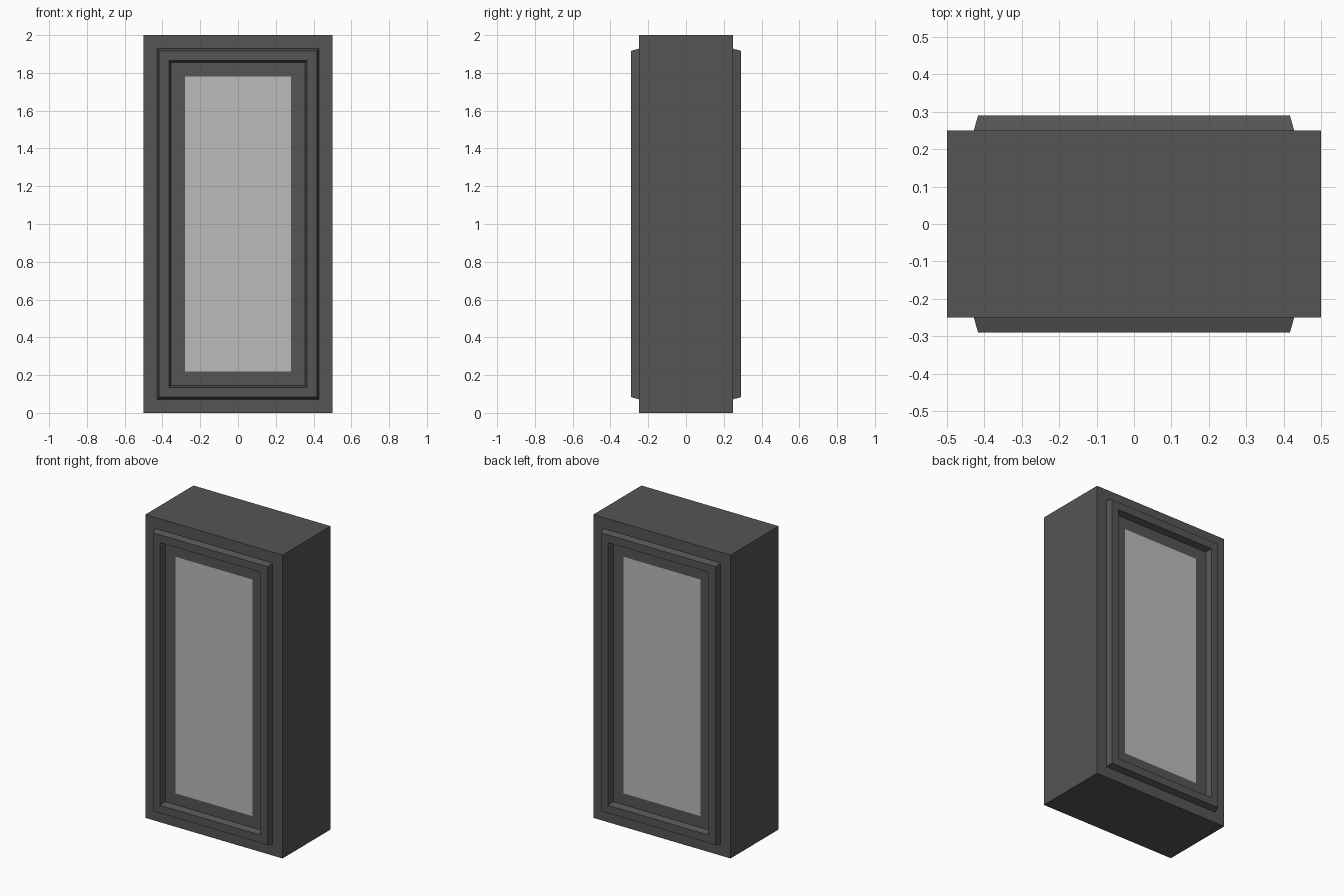
import bpy, bmesh
from mathutils import Matrix

if "Cube" in bpy.data.objects:
    bpy.data.objects.remove(bpy.data.objects["Cube"])

WIDTH, DEPTH, HEIGHT = 1.0, 0.5, 2.0


def material(name, grey):
    m = bpy.data.materials.new(name)
    m.diffuse_color = (grey, grey, grey, 1)
    m.use_nodes = True
    m.node_tree.nodes["Principled BSDF"].inputs["Base Color"].default_value = m.diffuse_color
    return m


# Box body
bm = bmesh.new()
bmesh.ops.create_cube(bm, size=1, matrix=Matrix.Translation((0, 0, HEIGHT / 2))
                      @ Matrix.Diagonal((WIDTH, DEPTH, HEIGHT, 1)))
bm.normal_update()

# Bevelled raised frame on front and back: (inset width, rise) per ring
RINGS = [(0.072, 0), (0.011, 0.04), (0.051, 0), (0.011, -0.04), (0.075, 0)]
for side in (-1, 1):
    panel = next(f for f in bm.faces if f.normal.y * side > 0.9)
    for width, rise in RINGS:
        bmesh.ops.inset_region(bm, faces=[panel], thickness=width, depth=rise,
                               use_boundary=True, use_even_offset=True)
        bm.normal_update()
    # Flush light centre panel
    panel.material_index = 1

mesh = bpy.data.meshes.new("framed_box")
bm.to_mesh(mesh)
bm.free()
mesh.materials.append(material("dark_casing", 0.09))
mesh.materials.append(material("light_panel", 0.5))
bpy.context.collection.objects.link(bpy.data.objects.new("framed_box", mesh))
